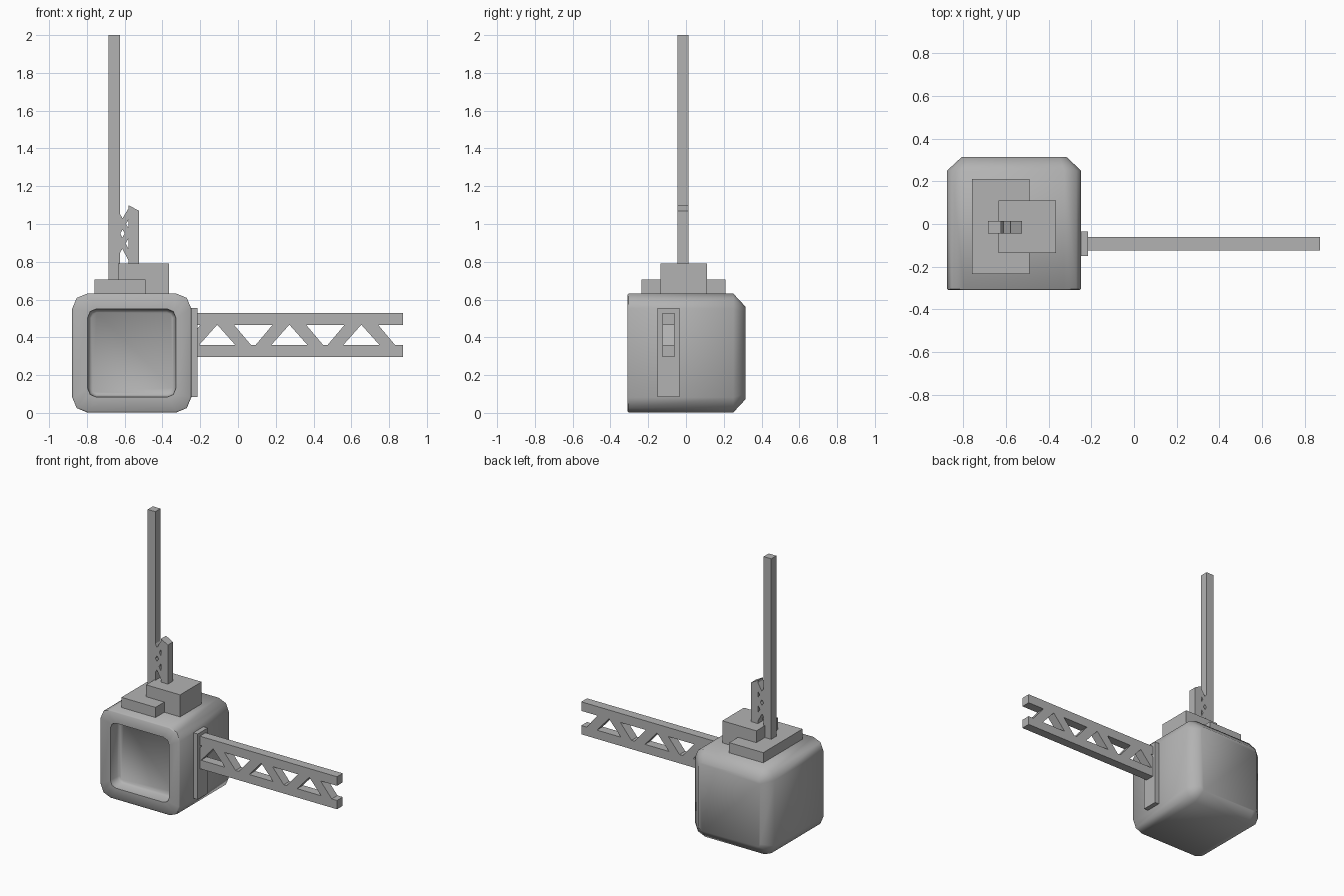
import bpy, bmesh, math

if "Cube" in bpy.data.objects:
    bpy.data.objects.remove(bpy.data.objects["Cube"], do_unlink=True)

grey = bpy.data.materials.new("plain_grey")
grey.use_nodes = True
GREY = (0.45, 0.45, 0.45, 1)
grey.diffuse_color = GREY
grey.node_tree.nodes["Principled BSDF"].inputs["Base Color"].default_value = GREY


def finish(name, bm):
    bmesh.ops.recalc_face_normals(bm, faces=bm.faces)
    mesh = bpy.data.meshes.new(name)
    bm.to_mesh(mesh)
    bm.free()
    mesh.materials.append(grey)
    obj = bpy.data.objects.new(name, mesh)
    bpy.context.collection.objects.link(obj)
    return obj


def loft(name, rings):
    """Skin a list of equal-length point rings and cap both ends."""
    bm = bmesh.new()
    loops = [[bm.verts.new(p) for p in ring] for ring in rings]
    n = len(loops[0])
    for a, b in zip(loops, loops[1:]):
        for i in range(n):
            j = (i + 1) % n
            bm.faces.new((a[i], a[j], b[j], b[i]))
    bm.faces.new(loops[0])
    bm.faces.new(loops[-1])
    return finish(name, bm)


def prism(name, outline, y0, y1):
    """Extrude an x-z outline along y."""
    return loft(name, [[(x, y, z) for x, z in outline] for y in (y0, y1)])


def box(name, x0, x1, y0, y1, z0, z1):
    return prism(name, [(x0, z0), (x1, z0), (x1, z1), (x0, z1)], y0, y1)


def rounded_square(y, half, radius, steps=2):
    ring = []
    for k in range(4):
        turn = math.pi / 2 * k
        cx = math.copysign(half - radius, math.cos(turn + math.pi / 4))
        cz = math.copysign(half - radius, math.sin(turn + math.pi / 4))
        for s in range(steps + 1):
            a = turn + math.pi / 2 * s / steps
            ring.append((-0.5625 + cx + radius * math.cos(a), y,
                         0.317 + cz + radius * math.sin(a)))
    return ring


# Rounded housing: recessed front panel, rim, sides and chamfered back
housing = loft("housing", [rounded_square(y, h, r) for y, h, r in (
    (-0.225, 0.215, 0.03), (-0.24, 0.228, 0.04), (-0.31, 0.233, 0.045),
    (-0.31, 0.308, 0.075), (-0.304, 0.315, 0.08),
    (0.25, 0.315, 0.08), (0.315, 0.245, 0.03))])
bpy.context.view_layer.objects.active = housing
housing.select_set(True)
bpy.ops.object.shade_smooth_by_angle(angle=math.radians(50))
housing.select_set(False)

# Stepped blocks on top and the plate on the side
box("top_plate", -0.76, -0.49, -0.235, 0.21, 0.62, 0.705)
box("top_block", -0.635, -0.365, -0.135, 0.11, 0.62, 0.79)
box("side_plate", -0.26, -0.215, -0.15, -0.035, 0.085, 0.555)

# Tall mast and the broken lattice rail beside it
MAST_Y = (-0.045, 0.013)
box("mast", -0.685, -0.625, *MAST_Y, 0.7, 2.0)
prism("short_rail", [(-0.58, 0.78), (-0.525, 0.78), (-0.525, 1.07), (-0.58, 1.1)], *MAST_Y)
for i, (left, right) in enumerate(((0.9, 0.84), (0.9, 0.95), (1.0, 1.05), (1.0, 0.95))):
    slope = 0.035 if right > left else -0.035
    left -= slope * 0.9
    right += slope * 0.3
    prism(f"short_brace_{i + 1}", [(-0.63, left - 0.03), (-0.575, right - 0.03),
                                   (-0.575, right + 0.03), (-0.63, left + 0.03)], *MAST_Y)

# Long lattice arm: two rails with zigzag braces
ARM_Y = (-0.125, -0.06)
box("upper_rail", -0.22, 0.873, *ARM_Y, 0.465, 0.53)
box("lower_rail", -0.22, 0.873, *ARM_Y, 0.297, 0.36)
for i, apex in enumerate((-0.11, 0.272, 0.653)):
    for side, s in (("left", -1), ("right", 1)):
        prism(f"arm_brace_{side}_{i + 1}",
              [(apex, 0.467), (apex + s * 0.088, 0.467),
               (apex + s * 0.18, 0.358), (apex + s * 0.097, 0.358)], *ARM_Y)
